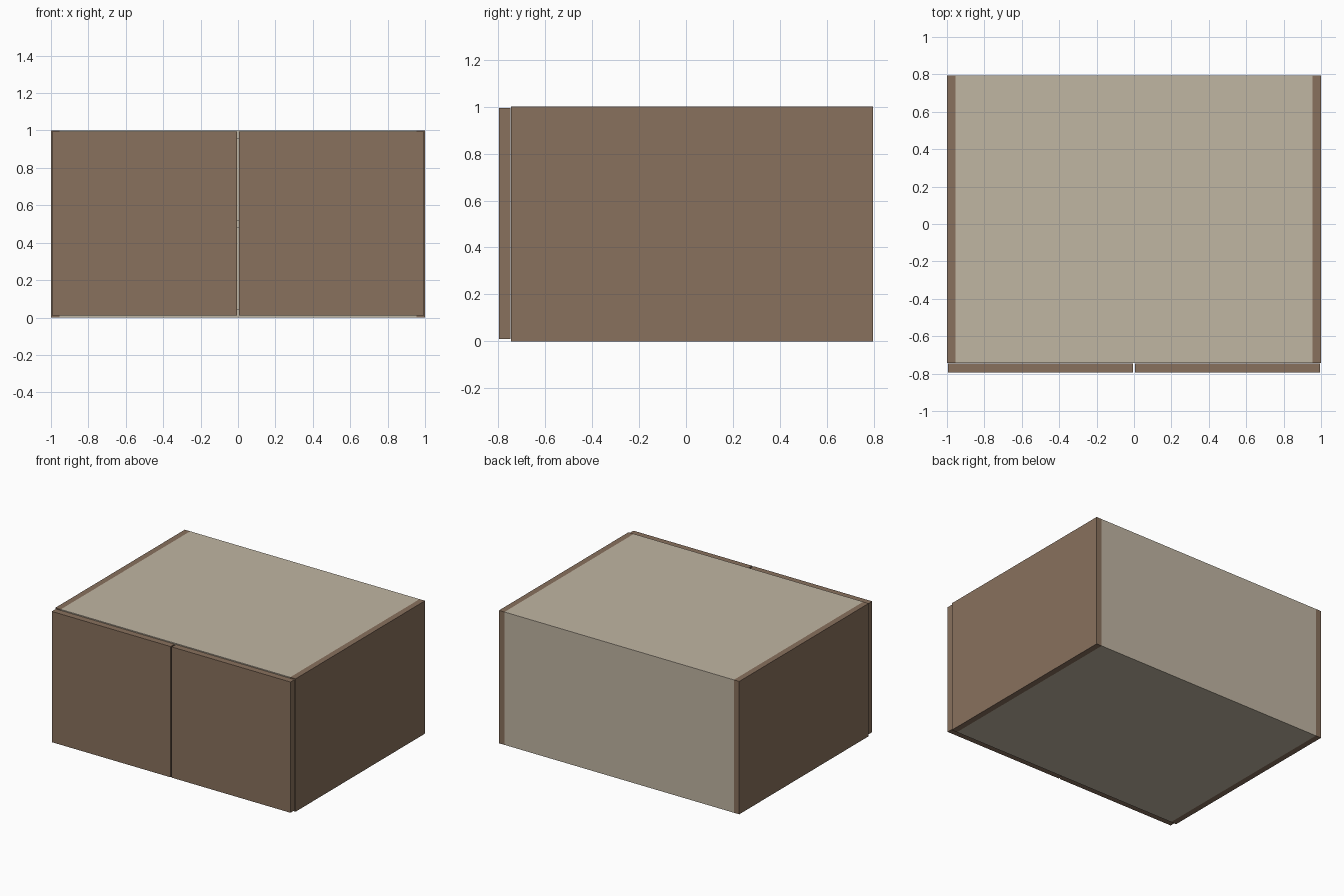
import bpy

if "Cube" in bpy.data.objects:
    bpy.data.objects.remove(bpy.data.objects["Cube"])


def material(name, rgb):
    m = bpy.data.materials.new(name)
    m.diffuse_color = (*rgb, 1.0)
    m.use_nodes = True
    m.node_tree.nodes["Principled BSDF"].inputs["Base Color"].default_value = m.diffuse_color
    return m


BROWN = material("brown wood", (0.25, 0.165, 0.11))
BEIGE = material("beige board", (0.53, 0.465, 0.365))


def board(name, x, y, z, mat):
    """Box from (min, max) ranges along each axis."""
    bpy.ops.mesh.primitive_cube_add(size=1)
    o = bpy.context.object
    o.name = name
    for v in o.data.vertices:
        v.co = [r[0] if c < 0 else r[1] for c, r in zip(v.co, (x, y, z))]
    o.data.materials.append(mat)
    return o


T = 0.045                 # board thickness
FRONT, BACK = -0.744, 0.795
INNER = 1 - T

# side panels and doors, mirrored about x = 0
for s, side in ((-1, "left"), (1, "right")):
    board(side + "_side_panel", sorted((s * INNER, s)), (FRONT, BACK), (0, 1), BROWN)
    board(side + "_door", sorted((s * 0.005, s * 0.994)), (-0.795, -0.747),
          (0.01, 0.994), BROWN)

# carcass boards between the sides
X = (-INNER, INNER)
BACK_FACE = BACK - 0.008
board("bottom_panel", X, (FRONT, BACK_FACE), (0, T), BEIGE)
board("top_panel", X, (FRONT, BACK_FACE), (1 - T, 1), BEIGE)
board("back_panel", X, (BACK_FACE, BACK), (0, 1), BEIGE)
board("shelf", X, (FRONT + 0.03, BACK_FACE), (0.5 - T / 2, 0.5 + T / 2), BEIGE)
